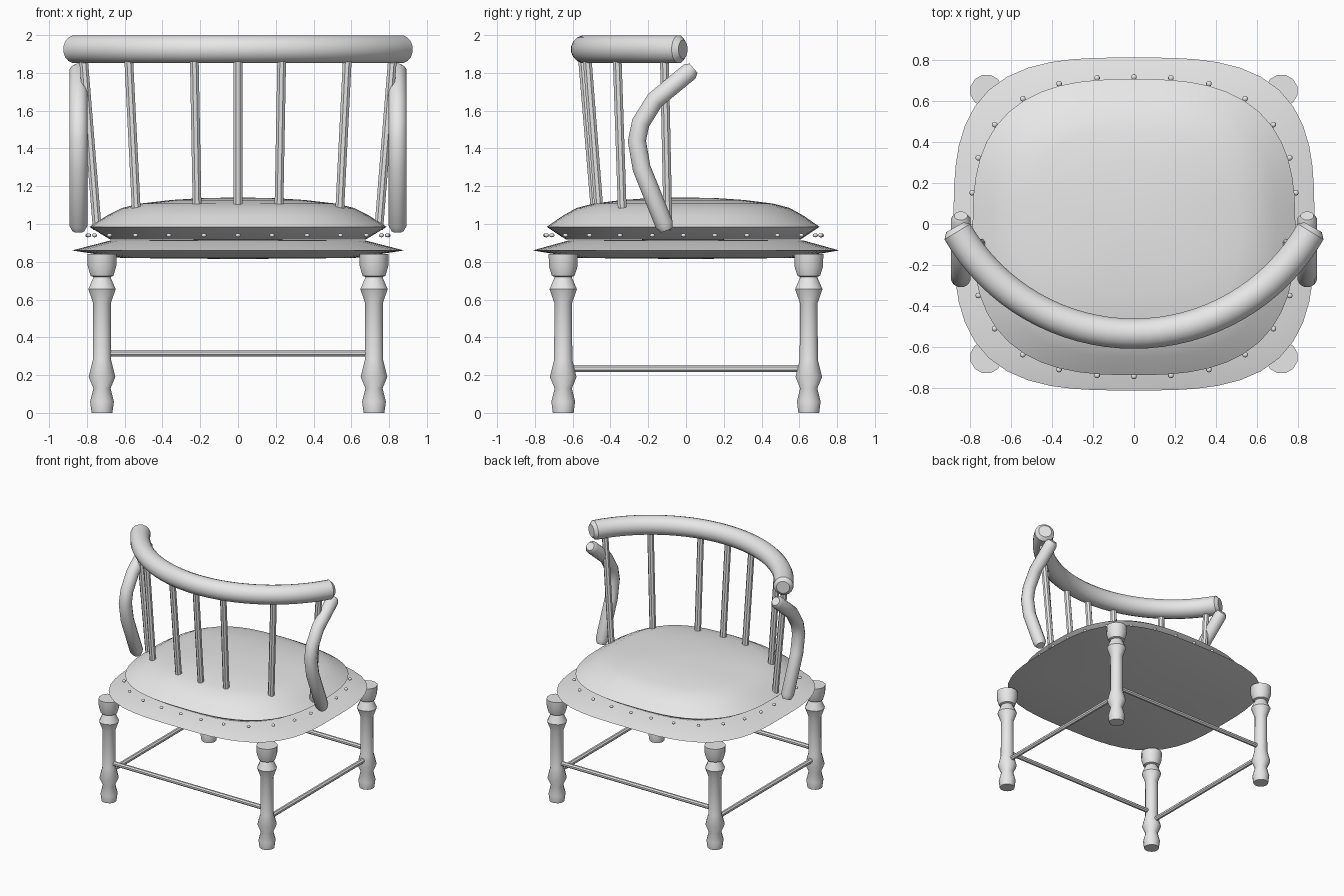
import bpy, bmesh, math
from mathutils import Vector, Matrix

if "Cube" in bpy.data.objects:
    bpy.data.objects.remove(bpy.data.objects["Cube"])

grey = bpy.data.materials.new("plain grey")
grey.diffuse_color = (0.8, 0.8, 0.8, 1)
grey.use_nodes = True
grey.node_tree.nodes["Principled BSDF"].inputs["Base Color"].default_value = grey.diffuse_color


def finish(bm, name, angle=40):
    bmesh.ops.recalc_face_normals(bm, faces=bm.faces)
    me = bpy.data.meshes.new(name)
    bm.to_mesh(me)
    bm.free()
    me.materials.append(grey)
    me.shade_smooth()
    me.set_sharp_from_angle(angle=math.radians(angle))
    ob = bpy.data.objects.new(name, me)
    bpy.context.collection.objects.link(ob)
    return ob


def loft(name, rings, angle=40):
    """Skin a list of equal-sized point rings and cap both ends."""
    bm = bmesh.new()
    vs = [[bm.verts.new(p) for p in r] for r in rings]
    n = len(vs[0])
    for a, b in zip(vs, vs[1:]):
        for i in range(n):
            j = (i + 1) % n
            bm.faces.new((a[i], a[j], b[j], b[i]))
    bm.faces.new(vs[0])
    bm.faces.new(vs[-1])
    return finish(bm, name, angle)


def rounded(t, a, b, n):
    """Point on a rounded-square outline with half sizes a, b."""
    c, s = math.cos(t), math.sin(t)
    r = (abs(c) ** n + abs(s) ** n) ** (-1 / n)
    return a * r * c, b * r * s


def pad(name, a, b, n, cy, profile, seg=56):
    rings = []
    for k, z in profile:
        pts = [rounded(2 * math.pi * i / seg, a * k, b * k, n) for i in range(seg)]
        rings.append([(x, y + cy, z) for x, y in pts])
    return loft(name, rings, 35)


def tube(name, path, radii, side, seg=12):
    """Round tube along a path; side is a vector not parallel to the path."""
    pts = [Vector(p) for p in path]
    rings = []
    for i, p in enumerate(pts):
        t = (pts[min(i + 1, len(pts) - 1)] - pts[max(i - 1, 0)]).normalized()
        u = t.cross(Vector(side)).normalized()
        v = t.cross(u)
        rings.append([p + radii[i] * (u * math.cos(w) + v * math.sin(w))
                      for w in (2 * math.pi * (j + 0.5) / seg for j in range(seg))])
    return loft(name, rings)


# seat board and cushion
pad("seat_board", 0.88, 0.812, 3.2, 0,
    [(0.05, 0.815), (0.7, 0.82), (1, 0.86), (0.77, 0.912), (0.05, 0.918)])
pad("seat_cushion", 0.787, 0.722, 2.75, -0.015,
    [(0.05, 0.916), (0.86, 0.918), (1, 0.985), (0.88, 1.045), (0.78, 1.085),
     (0.66, 1.108), (0.45, 1.127), (0.25, 1.137), (0.05, 1.14)])

# upholstery nails around the cushion
bm = bmesh.new()
for k in range(28):
    x, y = rounded(2 * math.pi * k / 28, 0.795, 0.73, 2.75)
    m = Matrix.Translation((x, y - 0.013, 0.94)) @ Matrix.Diagonal((1, 1, 0.75, 1))
    bmesh.ops.create_uvsphere(bm, u_segments=10, v_segments=6, radius=0.014, matrix=m)
finish(bm, "upholstery_nails")

# turned legs
LEG = [(0.057, 0), (0.065, 0.06), (0.047, 0.13), (0.073, 0.19), (0.05, 0.28),
       (0.048, 0.58), (0.075, 0.655), (0.046, 0.72), (0.062, 0.725),
       (0.078, 0.775), (0.08, 0.84)]
for fb, sy in (("front", -1), ("back", 1)):
    for lr, sx in (("left", -1), ("right", 1)):
        tube(f"{fb}_{lr}_leg", [(sx * 0.72, sy * 0.65, z) for r, z in LEG],
             [r for r, z in LEG], (1, 0, 0))
    tube(f"{fb}_stretcher", [(-0.7, sy * 0.65, 0.315), (0.7, sy * 0.65, 0.315)],
         [0.018] * 2, (0, 0, 1), 8)

# side stretchers and curved arm supports
ARM = [(0.04, 1.825), (0.02, 1.808), (-0.165, 1.655), (-0.24, 1.535), (-0.26, 1.44),
       (-0.235, 1.295), (-0.115, 0.997), (-0.103, 0.965)]
for lr, sx in (("left", -1), ("right", 1)):
    tube(f"{lr}_stretcher", [(sx * 0.72, -0.62, 0.235), (sx * 0.72, 0.62, 0.235)],
         [0.019] * 2, (0, 0, 1), 8)
    tube(f"{lr}_arm_support", [(sx * 0.845, y, z) for y, z in ARM],
         [0.033] + [0.05] * 6 + [0.033], (1, 0, 0))

# curved top rail
R, N = 0.995, 32
angles = [math.radians(-60 + 120 * i / N) for i in range(N + 1)]
angles = [angles[0] - 0.025] + angles + [angles[-1] + 0.025]
tube("top_rail", [(R * math.sin(a), 0.46 - R * math.cos(a), 1.925) for a in angles],
     [0.05] + [0.075] * (N + 1) + [0.05], (0, 0, 1), 16)

# back spindles: top x, y and lower x, y, z
tops = [(0, -0.55, 0, -0.475, 1.0), (0.232, -0.525, 0.215, -0.455, 1.0),
        (0.58, -0.365, 0.535, -0.335, 1.0), (0.82, -0.115, 0.745, -0.095, 0.97)]
for i, (tx, ty, bx, by, bz) in enumerate(tops):
    for s in ((1,) if i == 0 else (-1, 1)):
        tube("spindle", [(s * bx, by, bz), (s * tx, ty, 1.9)], [0.025] * 2, (0, 1, 0), 8)
